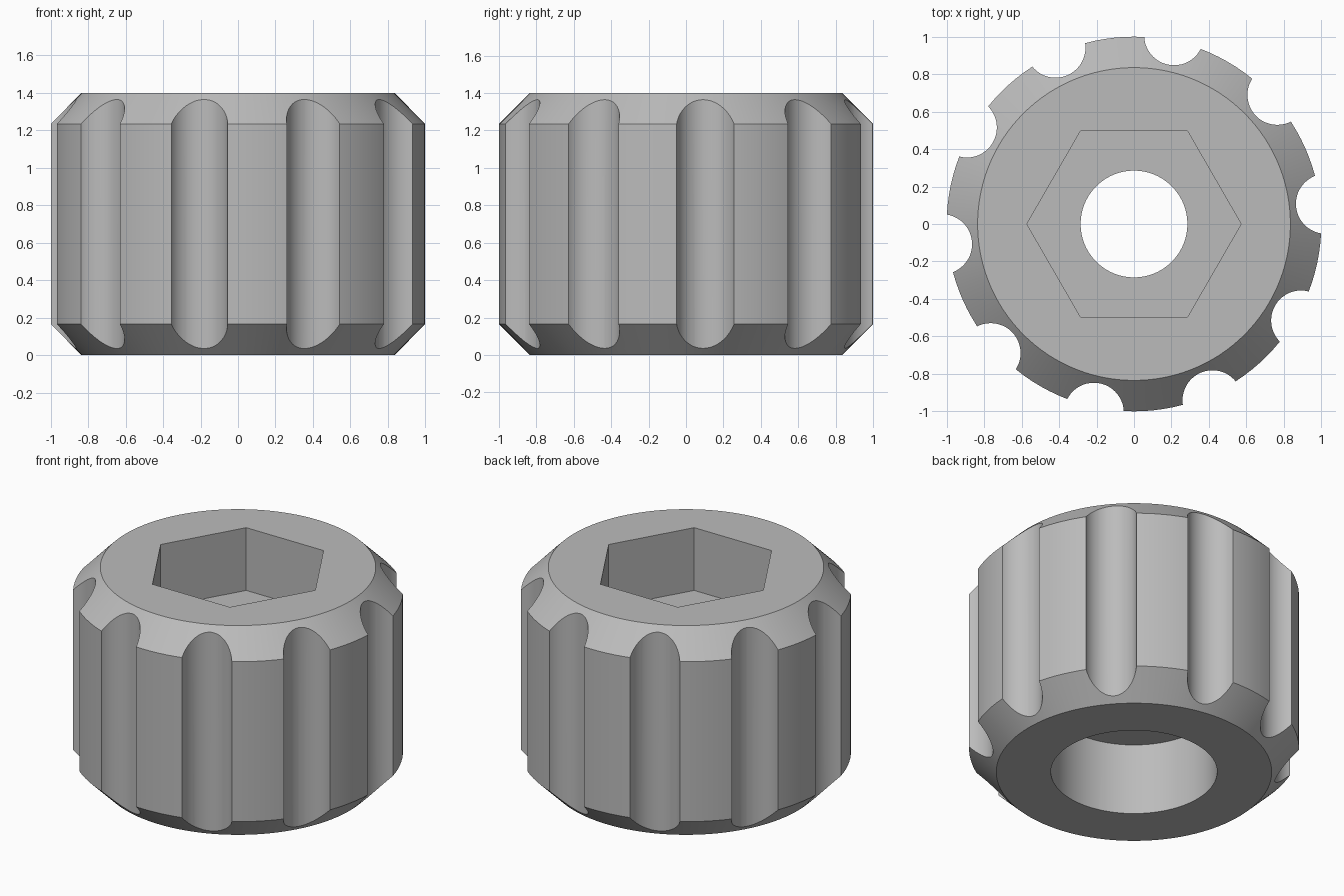
import bpy
from math import radians, cos, sin

cube = bpy.data.objects.get("Cube")
if cube:
    bpy.data.objects.remove(cube, do_unlink=True)

HEIGHT, CHAMFER = 1.4, 0.165
FLUTES, FLUTE_RADIUS, FLUTE_CENTRE = 10, 0.16, 1.03

# Single grey material
grey = bpy.data.materials.new("plain_grey")
grey.use_nodes = True
colour = (0.5, 0.5, 0.5, 1)
grey.diffuse_color = colour
grey.node_tree.nodes["Principled BSDF"].inputs["Base Color"].default_value = colour


def prism(name, radius, z0, z1, sides=96, x=0, y=0, top_radius=None):
    """Upright prism or cone between two heights, first corner on +x."""
    if top_radius is None:
        top_radius = radius
    angles = [radians(360 * i / sides) for i in range(sides)]
    verts = [(x + r * cos(a), y + r * sin(a), z)
             for r, z in ((radius, z0), (top_radius, z1)) for a in angles]
    faces = [(i, (i + 1) % sides, sides + (i + 1) % sides, sides + i)
             for i in range(sides)]
    faces += [tuple(reversed(range(sides))), tuple(range(sides, 2 * sides))]
    mesh = bpy.data.meshes.new(name)
    mesh.from_pydata(verts, [], faces)
    obj = bpy.data.objects.new(name, mesh)
    bpy.context.collection.objects.link(obj)
    return obj


def lathe(name, profile, sides=120):
    """Closed solid turned around z from (radius, height) points."""
    verts = [(r * cos(radians(360 * i / sides)), r * sin(radians(360 * i / sides)), z)
             for r, z in profile for i in range(sides)]
    faces = [(k * sides + i, k * sides + (i + 1) % sides,
              (k + 1) * sides + (i + 1) % sides, (k + 1) * sides + i)
             for k in range(len(profile) - 1) for i in range(sides)]
    last = (len(profile) - 1) * sides
    faces += [tuple(reversed(range(sides))), tuple(range(last, last + sides))]
    mesh = bpy.data.meshes.new(name)
    mesh.from_pydata(verts, [], faces)
    obj = bpy.data.objects.new(name, mesh)
    bpy.context.collection.objects.link(obj)
    return obj


# Chamfered round body
knob = lathe("fluted_knob", [(1 - CHAMFER, 0), (1, CHAMFER),
                             (1, HEIGHT - CHAMFER), (1 - CHAMFER, HEIGHT)])
knob.data.materials.append(grey)

# Hex socket, through hole and underside bore
cutters = [
    prism("hex_socket_cutter", 0.572, 0.98, HEIGHT + 0.2, sides=6),
    prism("through_hole_cutter", 0.285, -0.2, HEIGHT + 0.2),
    prism("underside_bore_cutter", 0.504, -0.2, 0.48),
]

# Grip flutes around the rim
for i in range(FLUTES):
    a = radians(6 + 360 * i / FLUTES)
    cutters.append(prism("flute_cutter", FLUTE_RADIUS, -0.2, HEIGHT + 0.2, sides=48,
                         x=FLUTE_CENTRE * cos(a), y=FLUTE_CENTRE * sin(a)))

bpy.ops.object.select_all(action="DESELECT")
knob.select_set(True)
bpy.context.view_layer.objects.active = knob
for cutter in cutters:
    cutter.hide_render = True
    cutter.data.materials.append(grey)
    mod = knob.modifiers.new(cutter.name, "BOOLEAN")
    mod.operation = "DIFFERENCE"
    mod.solver = "EXACT"
    mod.object = cutter
    bpy.ops.object.modifier_apply(modifier=mod.name)
    bpy.data.objects.remove(cutter, do_unlink=True)

bpy.ops.object.shade_smooth_by_angle(angle=radians(25))
